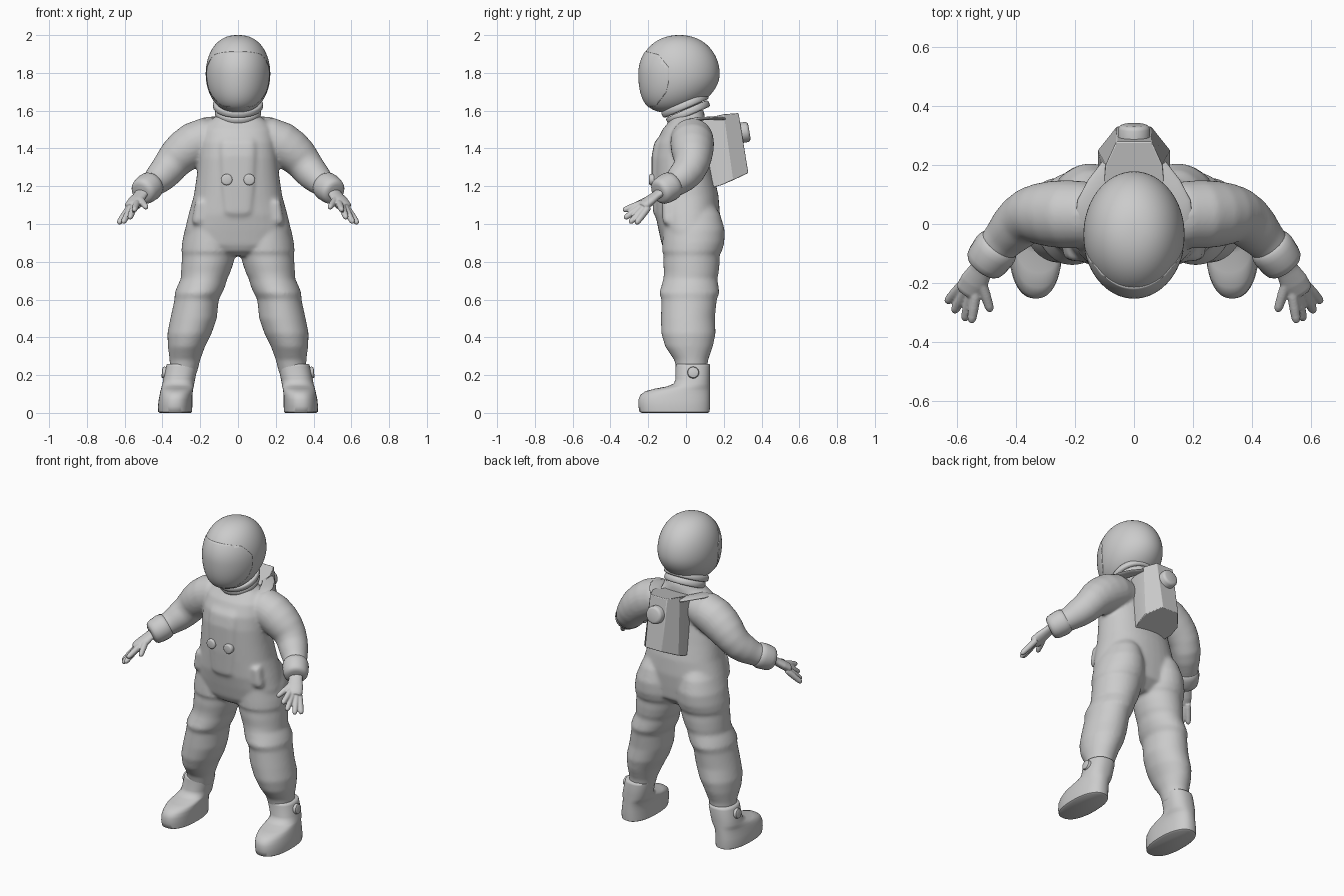
import bpy, bmesh, math
from mathutils import Vector


def skin(bm, rings):
    """Bridge point rings into a closed skin with capped ends."""
    vs = [[bm.verts.new(p) for p in r] for r in rings]
    n = len(vs[0])
    for a, b in zip(vs, vs[1:]):
        for i in range(n):
            bm.faces.new((a[i], a[(i + 1) % n], b[(i + 1) % n], b[i]))
    bm.faces.new(vs[0][::-1])
    bm.faces.new(vs[-1])


def loft(bm, rows, s=1, e=2.0, n=40):
    """Horizontal superellipse sections: (z, centre x, half width, y front, y back)."""
    def pw(c):
        return math.copysign(abs(c) ** (2 / e), c)
    rings = []
    for z, cx, rx, y0, y1 in rows:
        rings.append([(s * (cx + rx * pw(math.cos(2 * math.pi * i / n))),
                       (y0 + y1) / 2 + (y1 - y0) / 2 * pw(math.sin(2 * math.pi * i / n)), z)
                      for i in range(n)])
    skin(bm, rings)


def tube(bm, pts, s=1, flat=1.0, n=24):
    """Sections across a path: (x, y, z, radius)."""
    P = [Vector(p[:3]) for p in pts]
    rings = []
    for i, p in enumerate(P):
        t = (P[min(i + 1, len(P) - 1)] - P[max(i - 1, 0)]).normalized()
        u = t.cross(Vector((0, 0, 1) if abs(t.z) < 0.95 else (1, 0, 0))).normalized()
        v = u.cross(t)
        r = pts[i][3]
        ring = [p + u * r * math.cos(a) + v * r * flat * math.sin(a)
                for a in (2 * math.pi * k / n for k in range(n))]
        rings.append([(s * q.x, q.y, q.z) for q in ring])
    skin(bm, rings)


def disc(bm, c, axis, r, h, s=1):
    """Round button with a softened rim."""
    c, a = Vector(c), Vector(axis).normalized()
    turn = a.to_track_quat('Z', 'Y')
    rings = []
    for d, q in ((-h, r), (h * 0.5, r), (h * 0.85, r * 0.9), (h, r * 0.7)):
        ring = [c + a * d + turn @ Vector((q * math.cos(k * math.pi / 14), q * math.sin(k * math.pi / 14), 0))
                for k in range(28)]
        rings.append([(s * w.x, w.y, w.z) for w in ring])
    skin(bm, rings)


def finish(bm, name, voxel=0, smooth=3, angle=40):
    bmesh.ops.recalc_face_normals(bm, faces=bm.faces)
    me = bpy.data.meshes.new(name)
    bm.to_mesh(me)
    bm.free()
    ob = bpy.data.objects.new(name, me)
    bpy.context.collection.objects.link(ob)
    if voxel:
        m = ob.modifiers.new("fuse", 'REMESH')
        m.mode, m.voxel_size, m.use_smooth_shade = 'VOXEL', voxel, True
        m = ob.modifiers.new("soften", 'SMOOTH')
        m.factor, m.iterations = 0.5, smooth
    else:
        bpy.context.view_layer.objects.active = ob
        ob.select_set(True)
        bpy.ops.object.shade_smooth_by_angle(angle=math.radians(angle))
        ob.select_set(False)
    return ob


# suit: torso, bib, pockets, legs and sleeves fused into one soft skin
suit = bmesh.new()
loft(suit, [(.83, 0, .1, -.07, .10), (.855, 0, .2, -.11, .13), (.89, 0, .285, -.128, .168),
            (.97, 0, .281, -.146, .175), (1.05, 0, .262, -.162, .18), (1.15, 0, .234, -.168, .172),
            (1.25, 0, .219, -.17, .15), (1.35, 0, .208, -.17, .13), (1.43, 0, .2, -.158, .12),
            (1.5, 0, .187, -.125, .11), (1.54, 0, .158, -.092, .1), (1.575, 0, .11, -.075, .1),
            (1.61, 0, .095, -.05, .09)], e=2.25)
loft(suit, [(1.03, 0, .07, -.158, 0), (1.06, 0, .09, -.174, 0), (1.2, 0, .1, -.182, 0),
            (1.36, 0, .105, -.182, 0), (1.43, 0, .105, -.168, 0), (1.46, 0, .1, -.145, 0)], e=4)
for s in (1, -1):
    loft(suit, [(1.1, .13, .09, -.08, .15), (1.05, .14, .11, -.10, .182), (.97, .147, .135, -.12, .205),
                (.9, .15, .146, -.125, .203), (.855, .152, .148, -.127, .19), (.835, .154, .141, -.118, .178),
                (.79, .162, .137, -.12, .178), (.74, .172, .13, -.117, .173), (.71, .18, .123, -.12, .166),
                (.67, .195, .127, -.131, .172), (.635, .209, .126, -.142, .177), (.6, .219, .117, -.13, .163),
                (.5, .235, .123, -.133, .153), (.42, .257, .117, -.131, .157), (.35, .273, .098, -.11, .142),
                (.28, .281, .081, -.062, .117), (.2, .29, .07, -.045, .11)], s)
    tube(suit, [(.08, .03, 1.46, .09), (.17, .032, 1.45, .113), (.23, .033, 1.425, .116),
                (.28, .034, 1.39, .112), (.32, .034, 1.355, .104), (.35, .03, 1.32, .095),
                (.38, .012, 1.28, .089), (.41, -.018, 1.248, .083), (.44, -.05, 1.22, .072),
                (.475, -.09, 1.193, .064), (.5, -.12, 1.175, .058)], s)
    # hip pocket
    loft(suit, [(1.0, .195, .045, -.116, 0), (1.02, .193, .05, -.124, 0), (1.11, .182, .046, -.126, 0),
                (1.125, .182, .042, -.12, 0)], s, e=4)
finish(suit, "suit", .0095, 9)

for s, side in ((1, "left"), (-1, "right")):
    # sleeve cuff
    b = bmesh.new()
    tube(b, [(.448, -.06, 1.213, .058), (.454, -.068, 1.208, .069), (.462, -.078, 1.203, .075),
             (.472, -.091, 1.196, .077), (.495, -.122, 1.178, .074), (.506, -.136, 1.17, .069),
             (.512, -.144, 1.166, .06), (.515, -.148, 1.164, .045)], s)
    finish(b, side + "_cuff", angle=60)

    # glove: palm and five fingers
    b = bmesh.new()
    tube(b, [(.5, -.125, 1.175, .042), (.52, -.16, 1.15, .04), (.54, -.195, 1.122, .048),
             (.556, -.225, 1.098, .048), (.562, -.236, 1.09, .038)], s, .55)
    for base, tip in (((.518, -.19, 1.135), (.485, -.295, 1.085)), ((.535, -.235, 1.11), (.55, -.333, 1.072)),
                      ((.55, -.235, 1.095), (.573, -.325, 1.03)), ((.568, -.222, 1.085), (.609, -.297, 1.006)),
                      ((.58, -.205, 1.08), (.633, -.264, 1.002))):
        p, q = Vector(base), Vector(tip)
        tube(b, [(*p.lerp(q, f), r) for f, r in ((-.1, .016), (.1, .018), (.5, .0175), (.85, .0155),
                                                (.96, .012), (1.02, .004))], s, n=14)
    finish(b, side + "_glove", .0045, 2)

    # boot with side button
    b = bmesh.new()
    loft(b, [(0, .333, .082, -.235, .115), (.006, .333, .09, -.246, .125), (.035, .333, .091, -.252, .127),
             (.07, .331, .089, -.252, .127), (.095, .328, .087, -.242, .127), (.115, .325, .086, -.215, .127),
             (.128, .322, .085, -.165, .127), (.14, .319, .085, -.1, .127), (.155, .316, .084, -.065, .127),
             (.18, .311, .084, -.055, .127), (.245, .297, .084, -.055, .128), (.256, .295, .082, -.053, .126),
             (.26, .294, .076, -.047, .12)], s, e=2.3, n=48)
    finish(b, side + "_boot", angle=50)
    b = bmesh.new()
    disc(b, (.386, .038, .213), (1, 0, .1), .031, .017, s)
    finish(b, side + "_boot_button")

    # chest button
    b = bmesh.new()
    disc(b, (.06, -.182, 1.235), (0, -1, 0), .03, .013, s)
    finish(b, side + "_chest_button")

    # shoulder strap
    b = bmesh.new()
    tube(b, [(.08, .19, 1.558, .035), (.125, .13, 1.56, .036), (.155, .07, 1.557, .038),
             (.16, .02, 1.55, .038), (.155, -.02, 1.535, .03)], s, .24)
    finish(b, side + "_strap", angle=60)

# neck rings, tilted towards the face
ax = Vector((0, -.4, .917))
for name, d, r in (("lower_neck_ring", -.022, .122), ("upper_neck_ring", .018, .132)):
    b = bmesh.new()
    c = Vector((0, .002, 1.612)) + ax * d
    tube(b, [(*(c + ax * h), r * k) for h, k in ((-.019, .9), (-.016, .97), (-.01, 1), (.01, 1),
                                                 (.016, .97), (.019, .9))], n=48)
    finish(b, name, angle=60)


# helmet shell and visor share one rounded form
def dome(k):
    b = bmesh.new()
    bmesh.ops.create_uvsphere(b, u_segments=64, v_segments=40, radius=1)
    for v in b.verts:
        x, y, z = v.co
        w = max(1e-6, math.hypot(x, y))
        f = min(1, w) ** .84 / w
        g = min(1, w) ** .92 / w
        v.co = (.171 * k * x * f, -.036 + .214 * k * y * g - .06 * min(z, 0) ** 2, 1.795 + .205 * k * z)
    return b


finish(dome(1), "helmet", angle=60)
b = dome(1.012)
for y, z, ny, nz in ((-.092, 1.77, 1, 0), (-.10, 1.84, .77, .64), (-.18, 1.905, .25, 1),
                     (-.09, 1.76, .97, -.24), (-.11, 1.69, .8, -.6), (-.17, 1.622, .2, -1)):
    bmesh.ops.bisect_plane(b, geom=b.verts[:] + b.edges[:] + b.faces[:], plane_co=(0, y, z),
                           plane_no=(0, ny, nz), clear_outer=True)
visor = finish(b, "visor", angle=60)
m = visor.modifiers.new("thickness", 'SOLIDIFY')
m.thickness, m.offset = .012, -1

# backpack: faceted tapered case
b = bmesh.new()
skin(b, [[(-.09, .08, 1.175), (.09, .08, 1.175), (.122, .19, 1.205), (.122, .25, 1.232), (.058, .33, 1.27),
          (-.058, .33, 1.27), (-.122, .25, 1.232), (-.122, .19, 1.205)],
         [(-.09, .06, 1.54), (.09, .06, 1.54), (.1, .15, 1.572), (.095, .2, 1.583), (.06, .278, 1.587),
          (-.06, .278, 1.587), (-.095, .2, 1.583), (-.1, .15, 1.572)]])
pack = finish(b, "backpack", angle=15)
m = pack.modifiers.new("soft_edges", 'BEVEL')
m.width, m.segments = .004, 2

# backpack knob
b = bmesh.new()
disc(b, (0, .308, 1.485), (0, 1, .17), .054, .028)
finish(b, "backpack_knob")
